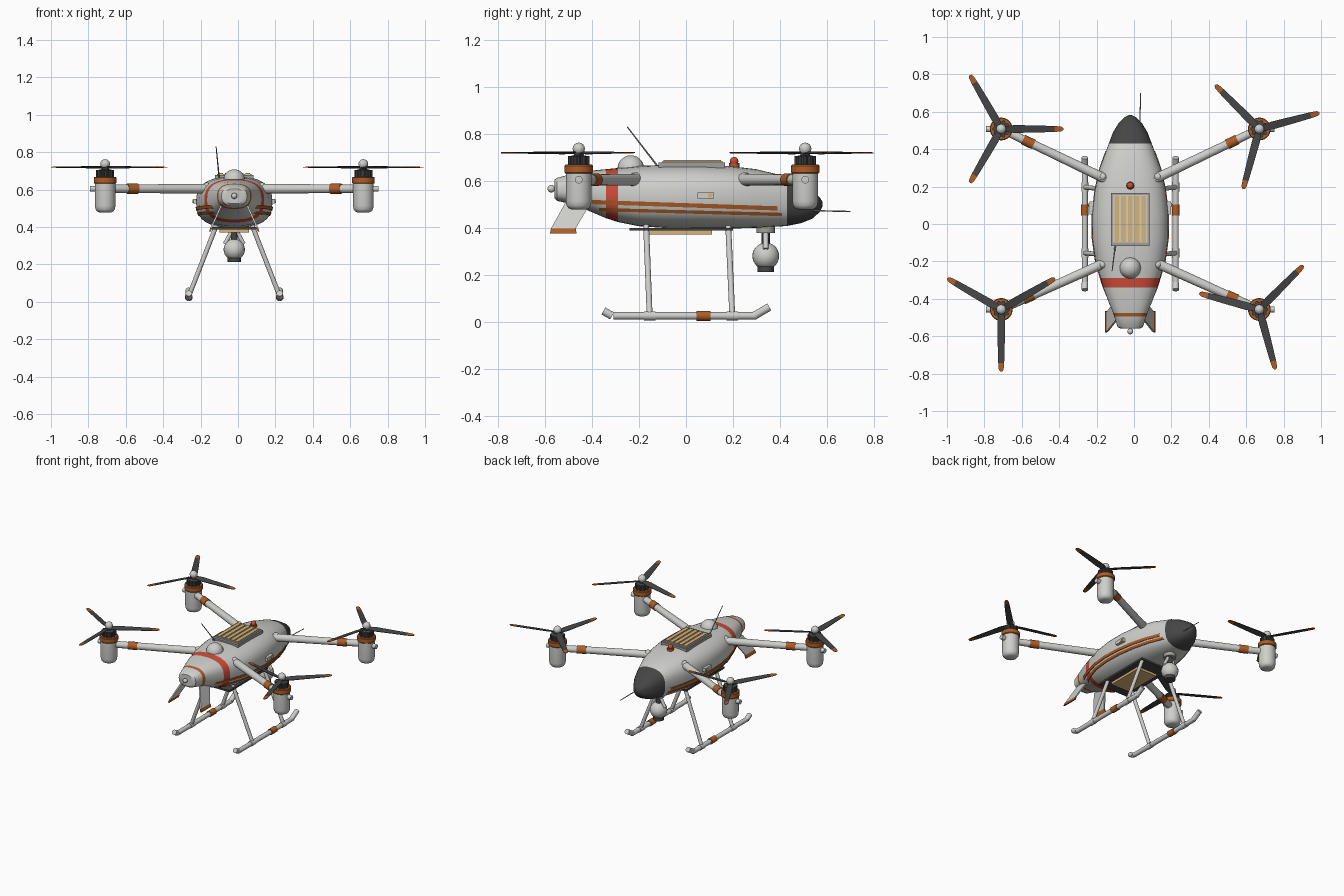
import bpy, bmesh, math
from mathutils import Vector, Matrix

if "Cube" in bpy.data.objects:
    bpy.data.objects.remove(bpy.data.objects["Cube"])

CX = -0.02  # centre line of the airframe


def mat(name, rgb):
    m = bpy.data.materials.new(name)
    m.diffuse_color = (*rgb, 1)
    m.use_nodes = True
    m.node_tree.nodes["Principled BSDF"].inputs["Base Color"].default_value = m.diffuse_color
    return m


LIGHT = mat("light_grey", (0.62, 0.62, 0.60))
DARK = mat("dark_grey", (0.06, 0.06, 0.062))
ORANGE = mat("burnt_orange", (0.42, 0.11, 0.02))
RED = mat("signal_red", (0.62, 0.075, 0.04))
TAN = mat("tan", (0.70, 0.46, 0.19))
MID = mat("mid_grey", (0.36, 0.35, 0.32))


def finish(name, bm, *mats, angle=35):
    bmesh.ops.recalc_face_normals(bm, faces=bm.faces)
    me = bpy.data.meshes.new(name)
    bm.to_mesh(me)
    bm.free()
    for m in mats:
        me.materials.append(m)
    ob = bpy.data.objects.new(name, me)
    bpy.context.collection.objects.link(ob)
    bpy.ops.object.select_all(action='DESELECT')
    ob.select_set(True)
    bpy.context.view_layer.objects.active = ob
    bpy.ops.object.shade_smooth_by_angle(angle=math.radians(angle))
    return ob


def tube(name, a, b, r, m, r2=None, seg=20):
    a, b = Vector(a), Vector(b)
    d = b - a
    mx = Matrix.Translation((a + b) / 2) @ d.to_track_quat('Z', 'Y').to_matrix().to_4x4()
    bm = bmesh.new()
    bmesh.ops.create_cone(bm, cap_ends=True, segments=seg, radius1=r,
                          radius2=r if r2 is None else r2, depth=d.length, matrix=mx)
    return finish(name, bm, m)


def ball(name, c, r, m, squash=1):
    bm = bmesh.new()
    bmesh.ops.create_uvsphere(bm, u_segments=24, v_segments=14, radius=r,
                              matrix=Matrix.Translation(c) @ Matrix.Diagonal((1, 1, squash, 1)))
    return finish(name, bm, m)


def box(name, lo, hi, m):
    lo, hi = Vector(lo), Vector(hi)
    bm = bmesh.new()
    bmesh.ops.create_cube(bm, size=1, matrix=Matrix.Translation((lo + hi) / 2)
                          @ Matrix.Diagonal((*(hi - lo), 1)))
    return finish(name, bm, m)


def lathe(name, c, prof, m, seg=28):
    """Turn (radius, height) points about a vertical axis."""
    bm = bmesh.new()
    rings = [[bm.verts.new((c[0] + r * math.cos(math.tau * i / seg),
                            c[1] + r * math.sin(math.tau * i / seg), z))
              for i in range(seg)] for r, z in prof]
    skin(bm, rings)
    return finish(name, bm, m)


def skin(bm, rings):
    n = len(rings[0])
    for p, q in zip(rings, rings[1:]):
        for i in range(n):
            bm.faces.new((p[i], p[(i + 1) % n], q[(i + 1) % n], q[i]))
    bm.faces.new(rings[0])
    bm.faces.new(rings[-1])


# Fuselage: superellipse sections (y, half width, bottom, top)
SEC = [(-.56, .05, .525, .605), (-.55, .068, .515, .613), (-.495, .085, .503, .628),
       (-.475, .092, .497, .632), (-.42, .115, .475, .642), (-.34, .145, .441, .65),
       (-.29, .16, .425, .655), (-.2, .186, .407, .664), (-.08, .203, .399, .669),
       (.05, .204, .397, .67), (.18, .19, .397, .664), (.3, .163, .4, .65),
       (.43, .115, .408, .618), (.49, .092, .42, .592), (.54, .062, .44, .56),
       (.57, .032, .468, .53), (.582, .008, .492, .51)]
N = 2.6


def side_x(y, z):
    """Half width of the hull at a given station and height."""
    for a, b in zip(SEC, SEC[1:]):
        if a[0] <= y <= b[0]:
            t = (y - a[0]) / (b[0] - a[0])
            w, lo, hi = (a[k] + t * (b[k] - a[k]) for k in (1, 2, 3))
            u = min(1, abs((z - (lo + hi) / 2) / ((hi - lo) / 2)))
            return w * (1 - u ** N) ** (1 / N)


bm = bmesh.new()
rings = []
for y, w, lo, hi in SEC:
    ring = []
    for i in range(40):
        c, s = math.cos(math.tau * i / 40), math.sin(math.tau * i / 40)
        ring.append(bm.verts.new((CX + w * math.copysign(abs(c) ** (2 / N), c), y,
                                  (lo + hi) / 2 + (hi - lo) / 2 * math.copysign(abs(s) ** (2 / N), s))))
    rings.append(ring)
skin(bm, rings)
for f in bm.faces:
    y = f.calc_center_median().y
    f.material_index = 1 if y > .43 else 2 if -.34 < y < -.29 else 3 if -.495 < y < -.475 else 0
finish("fuselage", bm, LIGHT, DARK, RED, ORANGE)
ball("tail_light", (CX, -.574, .567), .016, LIGHT)

# Parts mirrored on both sides of the fuselage
for s, tag in ((-1, "left"), (1, "right")):
    X = lambda v: CX + s * v
    # painted side stripes
    for k, (y0, z0, y1, z1, h) in enumerate(((-.4, .51, .39, .483, .009), (-.37, .478, .41, .457, .007))):
        bm = bmesh.new()
        prev = None
        for i in range(33):
            y, zc = y0 + (y1 - y0) * i / 32, z0 + (z1 - z0) * i / 32
            cur = [bm.verts.new((X(side_x(y, z) + o), y, z))
                   for z, o in ((zc - h, -.003), (zc - h, .004), (zc + h, .004), (zc + h, -.003))]
            if prev:
                for j in range(4):
                    bm.faces.new((prev[j], prev[(j + 1) % 4], cur[(j + 1) % 4], cur[j]))
            prev = cur
        finish(f"{tag}_stripe_{k}", bm, ORANGE)
    # side sensor
    box(f"{tag}_sensor_housing", (X(.207) - .012, .05, .525), (X(.207) + .012, .12, .551), LIGHT)
    tube(f"{tag}_sensor_lens", (X(.215), .103, .538), (X(.222), .103, .538), .01, TAN)
    # tail fin with coloured tip
    bm = bmesh.new()
    rings = [[bm.verts.new((X(x + o), y, z)) for o, y in ((-.005, a), (.005, a), (.005, b), (-.005, b))]
             for x, z, a, b in ((.07, .515, -.40, -.51), (.122, .398, -.47, -.575), (.13, .376, -.466, -.58))]
    skin(bm, rings)
    for f in bm.faces:
        f.material_index = int(f.calc_center_median().z < .395)
    finish(f"{tag}_fin", bm, LIGHT, ORANGE)
    # landing skid
    sx = X(.243)
    tube(f"{tag}_skid", (sx, -.31, .025), (sx, .3, .025), .016, LIGHT)
    for e, p, q in (("rear", (sx, -.315, .025), (sx, -.352, .046)), ("nose", (sx, .29, .025), (sx, .355, .063))):
        tube(f"{tag}_skid_{e}_end", p, q, .017, LIGHT)
    tube(f"{tag}_skid_sleeve", (sx, .045, .025), (sx, .105, .025), .021, ORANGE)
    for k, (ya, yb) in enumerate(((-.17, -.155), (.18, .197))):
        tube(f"{tag}_leg_{k}", (X(.095), ya, .41), (sx, yb, .03), .0125, LIGHT)
        tube(f"{tag}_leg_clamp_{k}", (sx, yb - .024, .025), (sx, yb + .024, .025), .019, LIGHT)

# Belly plate and battery
box("belly_plate", (CX - .12, -.24, .388), (CX + .12, .2, .4), DARK)
box("battery", (CX - .078, -.16, .372), (CX + .078, .11, .39), TAN)

# Roof hatch with slats
box("hatch_frame", (CX - .102, -.118, .655), (CX + .102, .167, .678), MID)
box("hatch_panel", (CX - .092, -.1, .67), (CX + .092, .155, .684), LIGHT)
for i in range(5):
    x = CX - .072 + .036 * i
    box(f"hatch_slat_{i}", (x - .013, -.095, .68), (x + .013, .15, .689), TAN)

# Roof fittings, antenna and probe
tube("beacon_base", (CX, .205, .655), (CX, .205, .676), .022, ORANGE)
ball("beacon", (CX, .205, .684), .018, RED)
ball("dome", (CX, -.235, .652), .057, LIGHT)
tube("antenna", (-.1, -.115, .655), (-.117, -.25, .83), .004, MID, .0025, 8)
tube("nose_probe", (.03, .45, .475), (.035, .7, .47), .0035, MID, .0025, 8)

# Camera gimbal
tube("gimbal_mount", (CX, .34, .378), (CX, .34, .405), .04, MID)
tube("gimbal_stem", (CX, .34, .33), (CX, .34, .38), .018, DARK)
for s in (-1, 1):
    tube("gimbal_yoke", (CX + s * .015, .34, .375), (CX + s * .05, .34, .31), .011, LIGHT, seg=12)
ball("camera_ball", (CX, .34, .28), .057, LIGHT)
tube("camera_lens", (CX, .34, .212), (CX, .34, .25), .036, DARK)

# Arms, motors and propellers
for s, e, phase in ((1, 1, 15), (-1, 1, 0), (-1, -1, 30), (1, -1, 45)):
    tag = ("right" if s > 0 else "left") + ("_nose" if e > 0 else "_tail")
    mx, my = CX + s * .69, .508 if e > 0 else -.457
    root = Vector((CX + s * .13, .24 if e > 0 else -.205, .605))
    end = Vector((mx, my, .605))
    tube(f"{tag}_arm", root, end, .026, LIGHT, .022)
    tube(f"{tag}_arm_band", root.lerp(end, .69), root.lerp(end, .79), .027, ORANGE)
    ball(f"{tag}_arm_joint", (CX + s * .147, root.y + .012 * e, .618), .02, LIGHT)
    tube(f"{tag}_motor_peg", (mx, my, .605), (mx + s * .08, my, .605), .016, LIGHT)
    c = (mx, my)
    lathe(f"{tag}_motor", c, ((.03, .478), (.044, .484), (.052, .496), (.055, .515), (.055, .635)), LIGHT)
    lathe(f"{tag}_motor_ring", c, ((.057, .632), (.061, .637), (.061, .664), (.057, .669)), ORANGE)
    lathe(f"{tag}_stator", c, ((.04, .665), (.04, .705), (.02, .71), (.02, .73)), DARK)
    for i in range(10):
        a = math.tau * i / 10
        x, y = mx + .039 * math.cos(a), my + .039 * math.sin(a)
        tube(f"{tag}_stator_rib_{i}", (x, y, .667), (x, y, .706), .009, DARK, seg=8)
    ball(f"{tag}_spinner", (mx, my, .737), .026, LIGHT)
    bm = bmesh.new()
    for k in range(3):
        a = math.radians(phase + 120 * k)
        u, v = Vector((math.cos(a), math.sin(a), 0)), Vector((-math.sin(a), math.cos(a), 0))
        rings = []
        for r, w, tilt in ((.015, .014, .004), (.07, .021, .005), (.18, .019, .003),
                           (.285, .016, .002), (.32, .013, .001), (.332, .006, .001)):
            rings.append([bm.verts.new(Vector((mx, my, .72)) + u * r + v * w * q + Vector((0, 0, tilt * q + .003 * h)))
                          for q, h in ((-1, -.5), (1, -.5), (1, .5), (-1, .5))])
        skin(bm, rings)
    for f in bm.faces:
        d = f.calc_center_median() - Vector((mx, my, .72))
        f.material_index = int(d.length > .286)
    finish(f"{tag}_propeller", bm, DARK, ORANGE)
